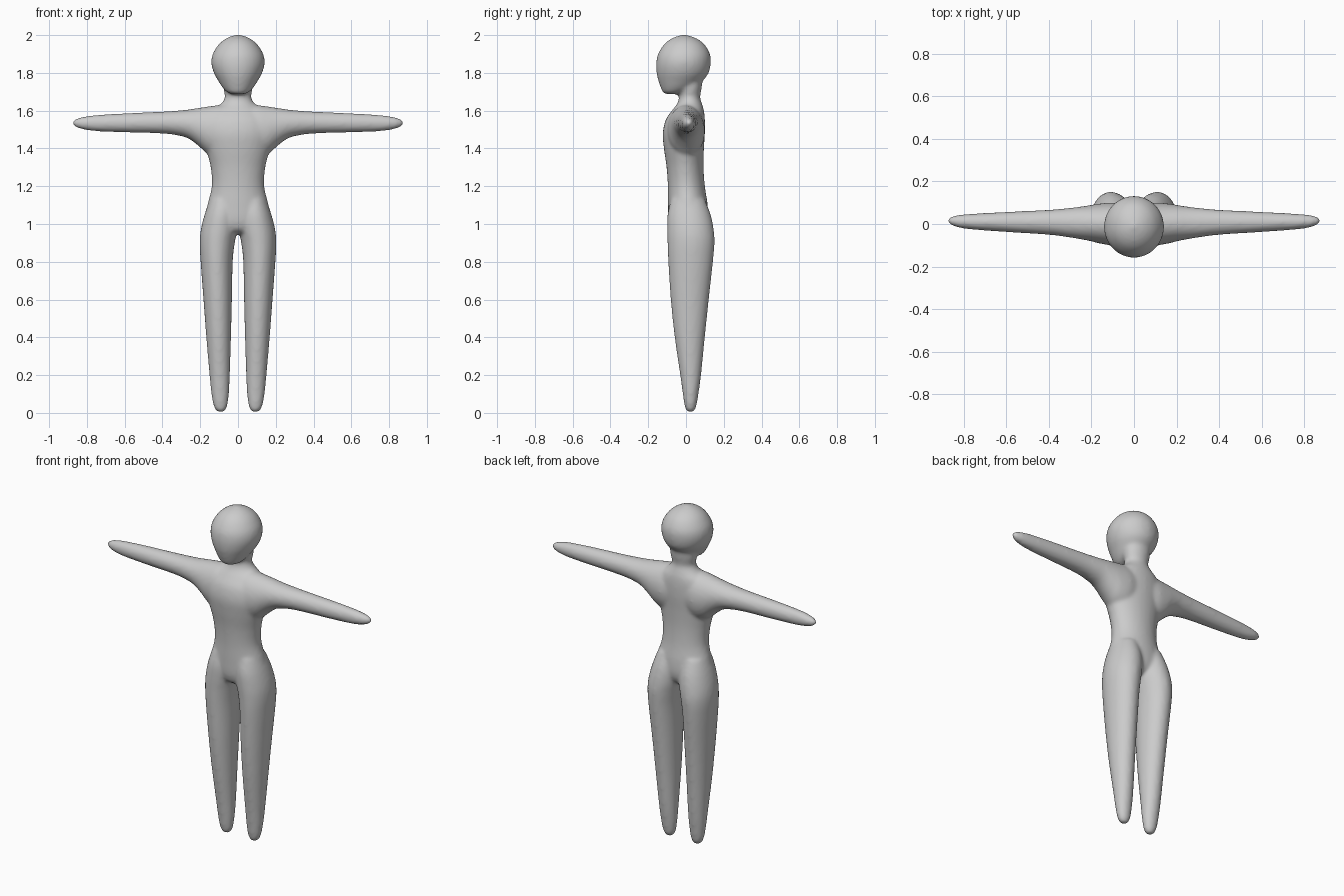
import bpy, bmesh, math
from mathutils import Vector

cube = bpy.data.objects.get("Cube")
if cube:
    bpy.data.objects.remove(cube, do_unlink=True)

# Soft grey skin
skin = bpy.data.materials.new("soft grey")
skin.use_nodes = True
GREY = (0.6, 0.6, 0.6, 1)
skin.diffuse_color = GREY
skin.node_tree.nodes["Principled BSDF"].inputs["Base Color"].default_value = GREY


def smooth_path(rows, steps=5):
    """Catmull-Rom interpolation through rows of ring values."""
    pts = [rows[0]] + rows + [rows[-1]]
    out = []
    for a, b, c, d in zip(pts, pts[1:], pts[2:], pts[3:]):
        for i in range(steps):
            t = i / steps
            out.append([q + t / 2 * (r - p + t * (2*p - 5*q + 4*r - s + t * (3*q - p - 3*r + s)))
                        for p, q, r, s in zip(a, b, c, d)])
    return out + [rows[-1]]


def loft(bm, rows, place, sides=32):
    """Closed tube of elliptical rings: (station, u min, u max, v min, v max)."""
    rings = []
    for t, u0, u1, v0, v1 in smooth_path(rows):
        ring = []
        for i in range(sides):
            a = math.tau * i / sides
            u = (u0 + u1) / 2 + (u1 - u0) / 2 * math.cos(a)
            v = (v0 + v1) / 2 + (v1 - v0) / 2 * math.sin(a)
            ring.append(bm.verts.new(place(t, u, v)))
        rings.append(ring)
    for r, s in zip(rings, rings[1:]):
        for i in range(sides):
            j = (i + 1) % sides
            bm.faces.new((r[i], r[j], s[j], s[i]))
    bm.faces.new(rings[0])
    bm.faces.new(rings[-1])


def centred(rows):
    return [(z, -w, w, y0, y1) for z, w, y0, y1 in rows]


def upright(z, x, y):
    return Vector((x, y, z))


bm = bmesh.new()

# Torso and neck: z, half width, front y, back y
loft(bm, centred([
    (.95, .06, -.04, .05), (.97, .13, -.075, .09), (1.02, .17, -.092, .115),
    (1.1, .162, -.095, .115), (1.2, .139, -.096, .1), (1.3, .145, -.103, .093),
    (1.4, .17, -.117, .095), (1.48, .19, -.123, .1), (1.55, .18, -.108, .1),
    (1.6, .14, -.075, .095), (1.635, .092, -.048, .085), (1.67, .07, -.037, .075),
    (1.72, .078, -.04, .083), (1.78, .08, -.04, .09)]), upright)

# Head with a forward chin
loft(bm, centred([
    (1.688, .03, -.105, -.03), (1.696, .055, -.122, -.01), (1.72, .08, -.133, .04),
    (1.76, .106, -.147, .09), (1.8, .128, -.156, .12), (1.85, .141, -.158, .131),
    (1.9, .134, -.148, .127), (1.95, .103, -.117, .099), (1.98, .067, -.08, .06),
    (1.995, .034, -.043, .023), (2.002, .006, -.015, -.005)]), upright)

for side in (1, -1):
    # Leg: z, inner x, outer x, front y, back y
    loft(bm, [
        (.003, .085, .095, .018, .028), (.012, .068, .115, .002, .045),
        (.04, .056, .13, -.008, .056), (.1, .048, .141, -.017, .066),
        (.2, .043, .151, -.031, .08), (.4, .037, .168, -.06, .1),
        (.6, .032, .183, -.081, .121), (.8, .028, .198, -.094, .143),
        (.9, .017, .203, -.098, .151), (.97, .004, .197, -.1, .147),
        (1.05, 0, .177, -.098, .131), (1.13, .01, .15, -.08, .1)],
        lambda z, x, y: Vector((side * x, y, z)))
    # Arm: x, front y, back y, bottom z, top z
    loft(bm, [
        (.03, -.09, .09, 1.37, 1.63), (.1, -.1, .1, 1.35, 1.63),
        (.16, -.092, .096, 1.37, 1.622), (.2, -.082, .09, 1.405, 1.616),
        (.25, -.072, .082, 1.445, 1.608), (.3, -.064, .076, 1.465, 1.602),
        (.4, -.051, .067, 1.479, 1.595), (.6, -.038, .057, 1.485, 1.586),
        (.75, -.027, .049, 1.491, 1.577), (.82, -.018, .043, 1.501, 1.567),
        (.86, -.004, .034, 1.514, 1.556), (.878, .011, .02, 1.53, 1.54)],
        lambda x, y, z: Vector((side * x, y, z)))

bmesh.ops.recalc_face_normals(bm, faces=bm.faces)
mesh = bpy.data.meshes.new("body")
bm.to_mesh(mesh)
bm.free()
mesh.materials.append(skin)
body = bpy.data.objects.new("body", mesh)
bpy.context.collection.objects.link(body)

# Fuse the parts into one skin and soften the joins
remesh = body.modifiers.new("fuse", "REMESH")
remesh.mode = "VOXEL"
remesh.voxel_size = 0.01
remesh.use_smooth_shade = True
soften = body.modifiers.new("soften", "SMOOTH")
soften.factor = 0.5
soften.iterations = 8
for poly in mesh.polygons:
    poly.use_smooth = True
